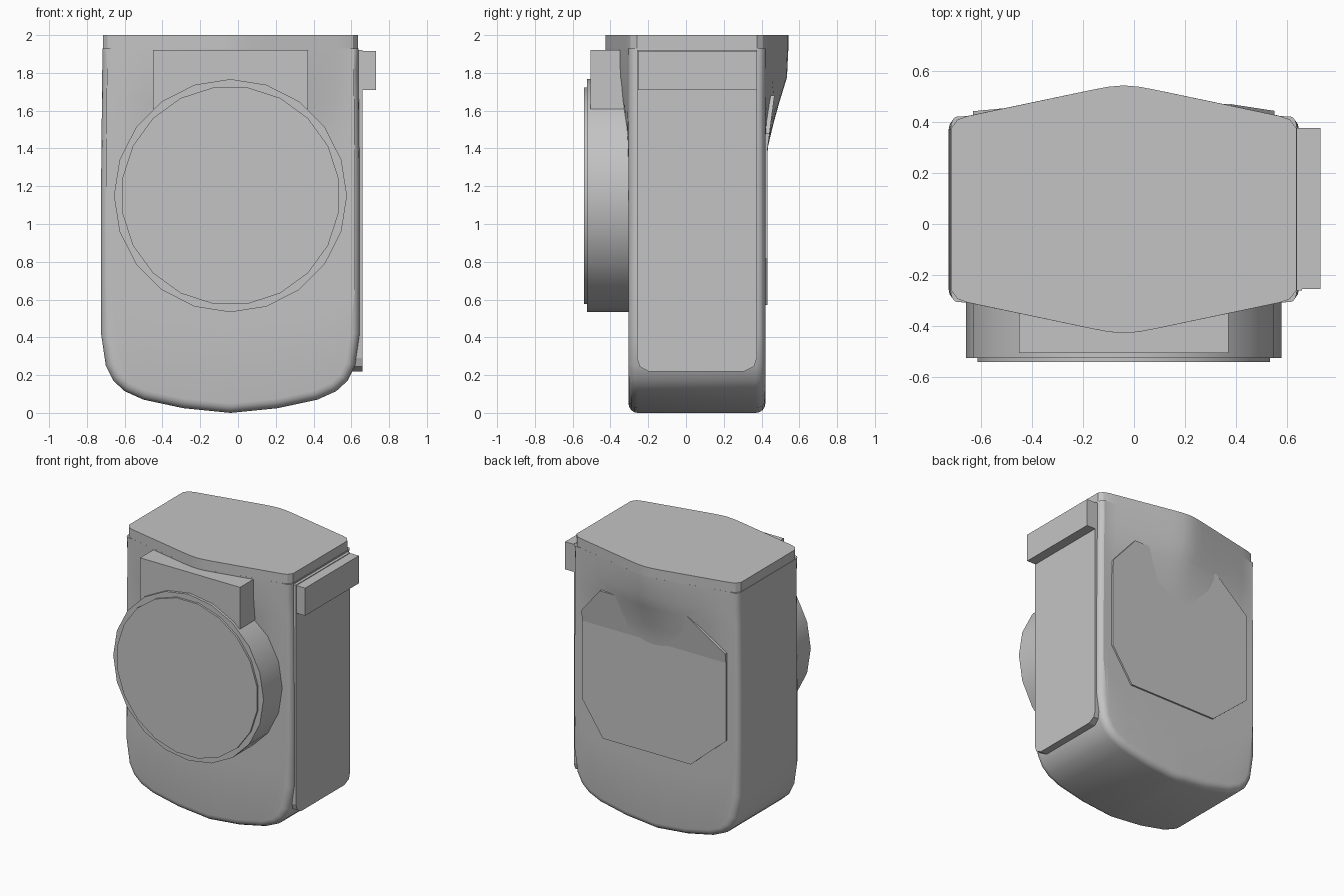
import bpy, bmesh, math
from mathutils import Matrix

cube = bpy.data.objects.get("Cube")
if cube:
    bpy.data.objects.remove(cube, do_unlink=True)

grey = bpy.data.materials.new("plain grey")
grey.use_nodes = True
colour = (0.55, 0.55, 0.55, 1)
grey.diffuse_color = colour
grey.node_tree.nodes["Principled BSDF"].inputs["Base Color"].default_value = colour

CX = -0.04          # middle of the casing
HALF = 0.685        # half width of the casing
FRONT, BACK = -0.305, 0.42
SEAM = 1.93         # line between casing and lid


def interp(table, v):
    """Piecewise linear lookup."""
    if v <= table[0][0]:
        return table[0][1]
    for (a, p), (b, q) in zip(table, table[1:]):
        if v <= b:
            return p + (q - p) * (v - a) / (b - a)
    return table[-1][1]


def add(name, bm, angle=None):
    bmesh.ops.recalc_face_normals(bm, faces=bm.faces)
    me = bpy.data.meshes.new(name)
    bm.to_mesh(me)
    bm.free()
    me.materials.append(grey)
    ob = bpy.data.objects.new(name, me)
    bpy.context.collection.objects.link(ob)
    if angle:
        smooth(ob, angle)
    return ob


def smooth(ob, angle):
    bpy.ops.object.select_all(action='DESELECT')
    ob.select_set(True)
    bpy.context.view_layer.objects.active = ob
    bpy.ops.object.shade_smooth_by_angle(angle=math.radians(angle))


def box(name, x, y, z):
    bm = bmesh.new()
    bmesh.ops.create_cube(bm, size=1)
    for v in bm.verts:
        for i, r in enumerate((x, y, z)):
            v.co[i] = r[0] if v.co[i] < 0 else r[1]
    return add(name, bm)


def prism(points, depth):
    """Extrude a closed outline of 3D points along a vector."""
    bm = bmesh.new()
    face = bm.faces.new([bm.verts.new(p) for p in points])
    new = bmesh.ops.extrude_face_region(bm, geom=[face])["geom"]
    verts = [v for v in new if isinstance(v, bmesh.types.BMVert)]
    bmesh.ops.translate(bm, verts=verts, vec=depth)
    return bm


def disc(name, radius, y0, y1, turn):
    bm = bmesh.new()
    bmesh.ops.create_cone(bm, cap_ends=True, segments=20, radius1=radius,
                          radius2=radius, depth=y1 - y0)
    m = (Matrix.Translation((CX, (y0 + y1) / 2, 1.15))
         @ Matrix.Rotation(math.pi / 2, 4, 'X') @ Matrix.Rotation(turn, 4, 'Z'))
    bmesh.ops.transform(bm, matrix=m, verts=bm.verts)
    return add(name, bm, 30)


# Casing shape: rounded belly, and a bulge that fades in toward the top
BELLY = [(0, 0.0), (0.25, 0.025), (0.46, 0.07), (0.56, 0.115), (0.62, 0.17),
         (0.66, 0.25), (HALF, 0.42)]
RIDGE = [(0, 0.122), (0.06, 0.117), (0.13, 0.104), (0.63, 0.0)]
FADE = [(1.2, 0), (1.4, 0.1), (1.5, 0.28), (1.65, 0.62), (1.8, 1)]
columns = [0, 0.06, 0.13, 0.25, 0.46, 0.56, 0.62, 0.66, HALF]
columns = [-d for d in columns[:0:-1]] + columns
rows = [0, 0.25, 0.5, 0.6, 0.67, 0.73, 0.79, 0.85, 0.92, 1]


def surface(d, z, back):
    bulge = interp(RIDGE, abs(d)) * interp(FADE, z)
    return BACK + bulge if back else FRONT - bulge


bm = bmesh.new()
loops = []
for t in rows:
    loop = []
    for back in (False, True):
        for d in (reversed(columns) if back else columns):
            low = interp(BELLY, abs(d))
            z = low + (SEAM - low) * t
            x = CX + d * (1 - 0.015 * max(0, z - 1.2))
            loop.append(bm.verts.new((x, surface(d, z, back), z)))
    loops.append(loop)
n = len(loops[0])
for a, b in zip(loops, loops[1:]):
    for i in range(n):
        j = (i + 1) % n
        bm.faces.new((a[i], a[j], b[j], b[i]))
bm.faces.new(loops[-1])
for i in range(n // 2 - 1):
    bm.faces.new((loops[0][i], loops[0][i + 1], loops[0][n - 2 - i], loops[0][n - 1 - i]))
bmesh.ops.recalc_face_normals(bm, faces=bm.faces)
rim = [e for e in bm.edges if e.calc_face_angle(0) > 1.0
       and min(v.co.z for v in e.verts) < SEAM - 0.01]
bmesh.ops.bevel(bm, geom=rim, offset=0.05, segments=4, profile=0.5, affect='EDGES')
casing = add("casing", bm)

# Lid with the same bulged outline and clipped corners
outline = []
for back in (False, True):
    for d in (reversed(columns) if back else columns):
        inset = 0.045 if abs(d) == HALF else 0.012 if abs(d) == 0.66 else 0
        y = surface(d, 2, back) + (-inset if back else inset)
        outline.append((CX + d * 0.985, y, SEAM))
add("lid", prism(outline, (0, 0, 2 - SEAM)), 30)


# Back panel: a clipped plate leaning outward at its top, set into the bulge
def panel(lift, base):
    corners = [(-0.30, 0.57), (0.42, 0.57), (0.59, 0.82), (0.59, 1.48),
               (0.42, 1.68), (-0.30, 1.68), (-0.59, 1.47), (-0.59, 0.82)]
    bm = prism([(CX + x, 0, z) for x, z in corners], (0, 1, 0))
    bmesh.ops.bisect_plane(bm, geom=bm.verts[:] + bm.edges[:] + bm.faces[:],
                           plane_co=(0, 0, 1.4), plane_no=(0, 0, 1))
    for v in bm.verts:
        lean = 0.13 * max(0, v.co.z - 1.4)
        v.co.y = 0.432 + lift + lean if v.co.y > 0.5 else base
    return bm


bm = panel(0, 0.7)
for v in bm.verts:
    if v.co.y < 0.6:
        v.co.y -= 0.004
cutter = add("panel_cutter", bm)
cutter.hide_render = True
cutter.hide_set(True)
cut = casing.modifiers.new("panel recess", 'BOOLEAN')
cut.operation = 'DIFFERENCE'
cut.solver = 'EXACT'
cut.object = cutter
bpy.ops.object.select_all(action='DESELECT')
casing.select_set(True)
bpy.context.view_layer.objects.active = casing
bpy.ops.object.modifier_apply(modifier=cut.name)
bpy.data.objects.remove(cutter, do_unlink=True)
smooth(casing, 30)
add("back_panel", panel(0, 0.38))

# Round front housing with a raised cover, and the block behind it
disc("front_drum", 0.617, -0.525, -0.27, 0)
disc("front_cover", 0.58, -0.54, -0.5, math.radians(9))
box("front_block", (-0.45, 0.37), (-0.505, -0.28), (1.61, 1.92))

# Side door with clipped lower corners, and the grip block above it
side = [(-0.26, 1.92), (-0.26, 0.29), (-0.245, 0.245), (-0.2, 0.22),
        (0.31, 0.22), (0.36, 0.245), (0.375, 0.29), (0.375, 1.92)]
add("side_door", prism([(0.6, y, z) for y, z in side], (0.058, 0, 0)))
box("side_block", (0.6, 0.73), (-0.255, 0.375), (1.71, 1.915))
